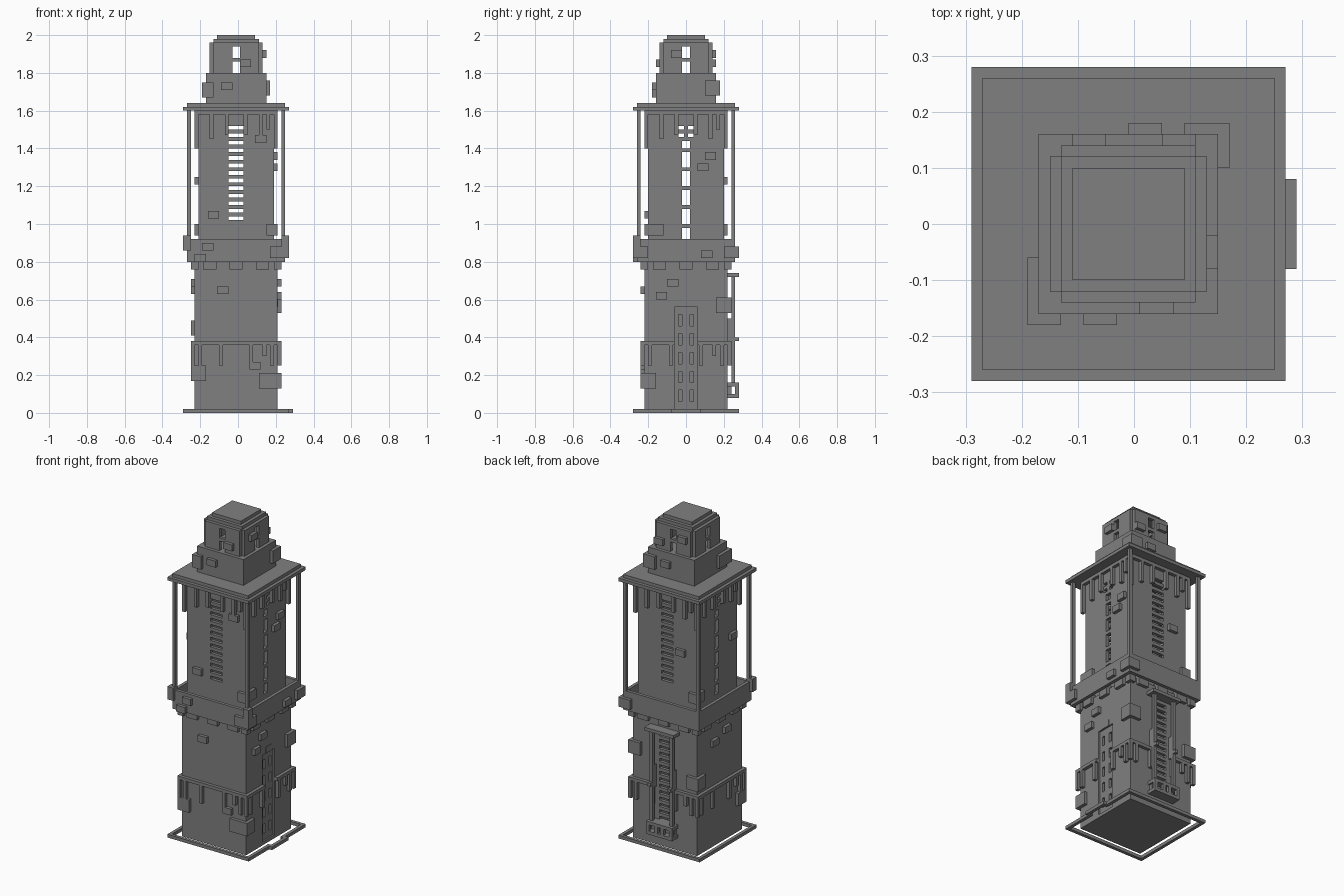
import bpy
import bmesh
from mathutils import Matrix, Vector
from math import pi

if "Cube" in bpy.data.objects:
    bpy.data.objects.remove(bpy.data.objects["Cube"])

stone_grey = bpy.data.materials.new("stone_grey")
stone_grey.use_nodes = True
shade = (.216, .216, .216, 1)
stone_grey.diffuse_color = shade
stone_grey.node_tree.nodes["Principled BSDF"].inputs["Base Color"].default_value = shade

CENTRE = -.01
FRONT, RIGHT, BACK, LEFT = SIDES = range(4)

# Stone thickness, half widths of the tiers, and the main levels
T = .02
THIN = T / 2
LOWER, UPPER, BALCONY, EAVES, PLINTH, LANTERN = .22, .2, .26, .28, .16, .14
BELT_Z, SILL_Z, RAIL_Z, ROOF_Z, CHAMBER_Z, CAP_Z = .36, .8, .92, 1.6, 1.8, 1.96


class Part:
    """Collects boxes, laid out per side of the square plan, into one object."""

    def __init__(self, name):
        self.name, self.bm = name, bmesh.new()

    def box(self, xs, ys, zs, side=FRONT):
        low, high = (Vector(corner) for corner in zip(xs, ys, zs))
        matrix = (Matrix.Translation((CENTRE, 0, 0))
                  @ Matrix.Rotation(side * pi / 2, 4, 'Z')
                  @ Matrix.Translation((low + high) / 2)
                  @ Matrix.Diagonal(high - low).to_4x4())
        bmesh.ops.create_cube(self.bm, size=1, matrix=matrix)

    def block(self, half, bottom, top):
        self.box((-half, half), (-half, half), (bottom, top))

    # Panel on one side: spans start to end, from inner to outer distance
    def panel(self, side, start, end, inner, outer, bottom, top):
        self.box((start, end), (-outer, -inner), (bottom, top), side)

    # Panel centred along the wall and standing proud of it
    def proud(self, side, middle, width, wall, bottom, top, depth=T):
        self.panel(side, middle - width / 2, middle + width / 2,
                   wall, wall + depth, bottom, top)

    # Matching pair either side of the middle
    def pair(self, side, middle, width, wall, bottom, top, depth=T):
        for sign in (-1, 1):
            self.proud(side, sign * middle, width, wall, bottom, top, depth)

    # One wall, with an optional centred opening
    def wall(self, side, half, bottom, top, gap=0, sill=None, head=None):
        inner, end = half - T, half - T
        if not gap:
            self.panel(side, -half, end, inner, half, bottom, top)
            return
        self.panel(side, -half, -gap, inner, half, bottom, top)
        self.panel(side, gap, end, inner, half, bottom, top)
        if sill is not None and sill > bottom:
            self.panel(side, -gap, gap, inner, half, bottom, sill)
        if head is not None and head < top:
            self.panel(side, -gap, gap, inner, half, head, top)

    def ring(self, half, bottom, top):
        for side in SIDES:
            self.wall(side, half, bottom, top)

    # Evenly spaced slats up an opening
    def slats(self, side, width, wall, bottom, top, pitch):
        for i in range(round((top - bottom) / pitch)):
            z = bottom + i * pitch
            self.proud(side, 0, width, wall - T, z, z + T)

    def stone(self, side, wall, middle, z):
        self.proud(side, middle, 3 * T, wall, z - T, z + T)

    # Stone wrapping a corner, given by its signs, with its reach along x and y
    def corner(self, sx, sy, wall, reach_x, reach_y, bottom, height):
        half = wall + T
        xs = sorted((sx * half, sx * (half - reach_x)))
        ys = sorted((sy * half, sy * (half - reach_y)))
        self.box(xs, ys, (bottom, bottom + height))

    def finish(self):
        mesh = bpy.data.meshes.new(self.name)
        self.bm.to_mesh(mesh)
        self.bm.free()
        mesh.materials.append(stone_grey)
        bpy.context.collection.objects.link(bpy.data.objects.new(self.name, mesh))


# Base trim, standing clear of the shaft, with a step before the door
part = Part("base_trim")
step = 4 * T
for side in (FRONT, BACK, LEFT):
    part.wall(side, EAVES, 0, T)
part.wall(RIGHT, EAVES, 0, T, step)
part.proud(RIGHT, 0, 2 * step, EAVES, 0, T)
part.pair(RIGHT, step - THIN, T, BALCONY, 0, T)
part.finish()

# Lower shaft with a door opening and a back window
part = Part("lower_shaft")
door, door_top, ladder, ladder_bottom, ladder_top = .06, .56, .04, .16, .7
part.block(LOWER - T, 0, T)
for side in (FRONT, LEFT):
    part.wall(side, LOWER, 0, SILL_Z)
part.wall(RIGHT, LOWER, 0, SILL_Z, door, T, door_top)
part.wall(BACK, LOWER, 0, SILL_Z, ladder, ladder_bottom, ladder_top)
part.block(LOWER - T, SILL_Z - T, SILL_Z)
part.finish()

# Recessed door lattice
part = Part("door_lattice")
recess = LOWER - T - THIN
part.proud(RIGHT, 0, 2 * T, recess, T, door_top)
part.pair(RIGHT, door - THIN, T, recess, T, door_top)
for i in range(6):
    z = T + i * .1
    part.pair(RIGHT, door / 2, T, recess, z, z + 2 * T)
part.proud(RIGHT, 0, 2 * door, recess - T, T, door_top)
part.proud(RIGHT, 0, door, LOWER, door_top, door_top + 2 * T, T / 8)
part.finish()

# Belt and its hanging drips, broken by the door and the back frame
part = Part("lower_belt")
for side in SIDES:
    gap = door if side in (RIGHT, BACK) else 0
    part.wall(side, LOWER + T, BELT_Z, BELT_Z + T, gap)
    part.pair(side, LOWER + THIN, T, LOWER, .25, BELT_Z)
    part.pair(side, .19, T, LOWER, .25, BELT_Z)
    part.pair(side, .08, T, LOWER, .25, BELT_Z)
    part.proud(side, .15, T, LOWER, .3, BELT_Z)
part.finish()

# Framed ladder window on the back
part = Part("back_frame")
post, deep, lintel = .07, 3 * T, ladder_top + T
part.pair(BACK, post, T, LOWER + T, ladder_bottom, lintel)
part.pair(BACK, post, T, LOWER, .4, .5)
part.pair(BACK, post, T, LOWER, .38, .4, deep)
part.proud(BACK, 0, .2, LOWER, lintel, lintel + T, deep)
foot = ladder_bottom - 4 * T
for z in (foot, ladder_bottom - T):
    part.proud(BACK, 0, .18, LOWER, z, z + T, deep)
for middle in (post + THIN, THIN + T / 2):
    part.pair(BACK, middle, T, LOWER + 2 * T, foot + T, ladder_bottom - T)
part.proud(BACK, 0, .16, LOWER, foot + T, ladder_bottom - T)
part.slats(BACK, 2 * ladder, LOWER, ladder_bottom + T, ladder_top, 2 * T)
part.finish()

# Balcony: open parapet carried on corbels
part = Part("balcony")
part.ring(BALCONY, SILL_Z, RAIL_Z)
corbel = 2 * .035
for side in SIDES:
    for middle in (-2 * corbel, 0, 2 * corbel):
        part.proud(side, middle, corbel, LOWER, SILL_Z - 2 * T, SILL_Z + T)
        part.proud(side, middle, corbel, UPPER, SILL_Z, SILL_Z + T)
    part.proud(side, LOWER, 2 * T, UPPER, SILL_Z - 2 * T, SILL_Z + THIN, 2 * T)
part.finish()

part = Part("corner_posts")
for side in SIDES:
    part.proud(side, BALCONY - THIN, T, BALCONY - T, RAIL_Z, ROOF_Z)
part.finish()

# Upper shaft: slats front and back, open lattice on the flanks
part = Part("upper_shaft")
head = 1.52
for side in (FRONT, BACK):
    part.wall(side, UPPER, SILL_Z, ROOF_Z, ladder, 1.02, head)
    part.slats(side, 2 * ladder, UPPER, 1.04, head, 2 * T)
for side in (RIGHT, LEFT):
    part.wall(side, UPPER, SILL_Z, ROOF_Z, ladder, RAIL_Z, head)
    part.pair(side, ladder - THIN, T, UPPER - T, RAIL_Z, head - 4 * T)
    part.slats(side, 2 * ladder, UPPER, .98, head - T, .1)
    part.slats(side, 2 * ladder, UPPER, head - 4 * T, head, 2 * T)
    part.proud(side, 0, T, UPPER - T, head - 4 * T, head)
part.finish()

# Roof slabs with drips hanging below the eaves
part = Part("roof")
part.ring(UPPER + T, ROOF_Z - T, ROOF_Z)
part.block(EAVES, ROOF_Z, ROOF_Z + T)
part.block(EAVES - T, ROOF_Z + T, ROOF_Z + 2 * T)
for side in SIDES:
    for middle, drop in ((UPPER + THIN, .2), (.13, .15), (.05, .13)):
        part.pair(side, middle, T, UPPER, ROOF_Z - drop, ROOF_Z - T)
    part.proud(side, .17, T, UPPER, ROOF_Z - .1, ROOF_Z - T)
part.finish()

# Lantern: plinth, windowed chamber with notched corners, stepped cap
part = Part("lantern")
part.block(PLINTH, ROOF_Z + 2 * T, CHAMBER_Z)
inner = LANTERN - T
bar = CHAMBER_Z + door
for side in SIDES:
    part.pair(side, LANTERN / 2, inner - T, inner, CHAMBER_Z, CAP_Z)
    for z in (bar, CAP_Z - T):
        part.proud(side, 0, 2 * T, inner, z, z + T)
    part.proud(side, inner - THIN, T, inner - T, CHAMBER_Z, CAP_Z)
part.block(inner, CAP_Z, CAP_Z + T)
part.block(inner - T, CAP_Z + T, CAP_Z + 2 * T)
part.finish()

# Odd stones standing proud of the walls
part = Part("proud_stones")
part.stone(FRONT, LOWER, -.07, .65)
part.stone(FRONT, LOWER, .1, .25)
part.stone(RIGHT, LOWER, -.07, .69)
part.stone(RIGHT, LOWER, -.13, .62)
part.stone(LEFT, LOWER, -.06, .65)
part.stone(LEFT, LOWER, .06, .69)
part.stone(FRONT, BALCONY, -.15, RAIL_Z - 2 * T)
part.stone(FRONT, BALCONY, -.19, SILL_Z + T)
part.stone(RIGHT, BALCONY, .11, SILL_Z + 2 * T)
part.stone(FRONT, UPPER, .13, 1.45)
part.stone(FRONT, UPPER, -.12, 1.05)
part.stone(RIGHT, UPPER, .13, 1.36)
part.stone(RIGHT, UPPER, .09, 1.3)
part.stone(BACK, UPPER, .1, 1.23)
part.stone(LEFT, UPPER, .15, 1.23)
part.stone(FRONT, PLINTH, -.05, 1.73)
part.stone(BACK, PLINTH, -.03, 1.73)
part.stone(FRONT, LANTERN, .05, 1.85)
part.stone(BACK, LANTERN, -.09, 1.85)
part.stone(RIGHT, LANTERN, -.05, 1.9)
part.stone(BACK, LANTERN, .07, 1.9)
part.finish()

# Larger stones wrapping the corners
part = Part("corner_stones")
big, small = 4 * T, 3 * T
part.corner(1, -1, LOWER, .12, big, .13, big)
part.corner(-1, -1, LOWER, big, big, .17, big)
part.corner(1, 1, LOWER, big, big, .53, big)
part.corner(-1, 1, LOWER, big, big, .41, big)
part.corner(1, -1, BALCONY, .1, big, SILL_Z + T, small)
part.corner(1, 1, BALCONY, big, big, SILL_Z + T, small)
for sx in (-1, 1):
    part.corner(sx, -1, BALCONY, 2 * T, 2 * T, RAIL_Z - small, big)
part.corner(1, -1, UPPER, small, .1, RAIL_Z + T, small)
part.corner(-1, 1, UPPER, small, big, RAIL_Z + T, small)
part.corner(-1, -1, PLINTH, small, .12, 1.67, big)
part.corner(1, 1, PLINTH, big, big, 1.68, big)
part.finish()
